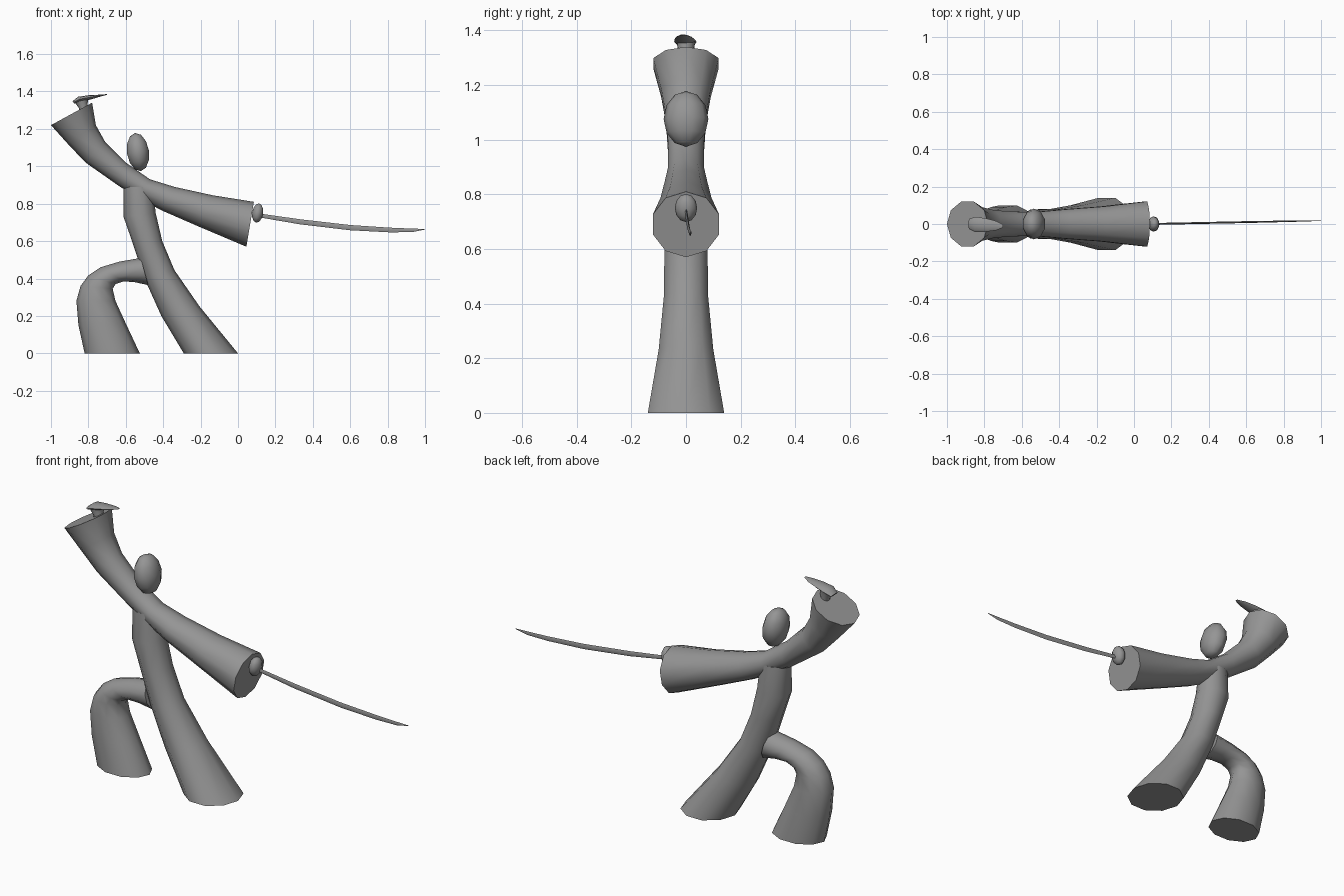
import bpy, bmesh, math
from mathutils import Vector

cube = bpy.data.objects.get("Cube")
if cube:
    bpy.data.objects.remove(cube, do_unlink=True)

grey = bpy.data.materials.new("mid grey")
grey.use_nodes = True
grey.diffuse_color = (0.3, 0.3, 0.3, 1)
grey.node_tree.nodes["Principled BSDF"].inputs["Base Color"].default_value = (0.3, 0.3, 0.3, 1)


def finish(bm, name, angle=50):
    bmesh.ops.recalc_face_normals(bm, faces=bm.faces[:])
    mesh = bpy.data.meshes.new(name)
    bm.to_mesh(mesh)
    bm.free()
    mesh.materials.append(grey)
    obj = bpy.data.objects.new(name, mesh)
    bpy.context.collection.objects.link(obj)
    bpy.ops.object.select_all(action='DESELECT')
    obj.select_set(True)
    bpy.context.view_layer.objects.active = obj
    bpy.ops.object.shade_smooth_by_angle(angle=math.radians(angle))
    return obj


def tube(name, sections, sides=10, lean=0.0):
    """Loft rings; each section is outer x, z, inner x, z and the y radius."""
    bm = bmesh.new()
    rings = []
    for ox, oz, ix, iz, ry in sections:
        a, b = Vector((ox, 0, oz)), Vector((ix, 0, iz))
        mid, arm = (a + b) / 2, (a - b) / 2
        mid.y = lean * (mid.x - sections[0][0])
        ring = []
        for k in range(sides):
            t = math.tau * k / sides
            ring.append(bm.verts.new(mid + arm * math.cos(t) + Vector((0, ry * math.sin(t), 0))))
        rings.append(ring)
    for r, s in zip(rings, rings[1:]):
        for k in range(sides):
            n = (k + 1) % sides
            bm.faces.new((r[k], r[n], s[n], s[k]))
    bm.faces.new(rings[0])
    bm.faces.new(rings[-1])
    return finish(bm, name)


def ellipsoid(name, centre, radii, tilt=0.0, segments=10, rings=6):
    bm = bmesh.new()
    bmesh.ops.create_uvsphere(bm, u_segments=segments, v_segments=rings, radius=1)
    bmesh.ops.scale(bm, vec=radii, verts=bm.verts[:])
    obj = finish(bm, name, 80)
    obj.location = centre
    obj.rotation_euler.y = tilt


# Both sleeves, one sweep across the shoulders
tube("sleeves", [
    (-.78, 1.34, -1.0, 1.22, .126), (-.76, 1.22, -.91, 1.12, .095),
    (-.71, 1.13, -.815, 1.02, .077), (-.60, 1.02, -.63, .89, .068),
    (-.47, .93, -.53, .83, .07), (-.34, .89, -.41, .765, .082),
    (-.135, .845, -.215, .68, .098), (.085, .81, .045, .57, .127)])

# Torso running down into the left leg
tube("torso_and_left_leg", [
    (-.612, .89, -.455, .89, .07), (-.612, .73, -.44, .75, .082),
    (-.565, .595, -.405, .60, .083), (-.50, .40, -.34, .445, .085),
    (-.41, .20, -.205, .25, .105), (-.29, 0, 0, 0, .147)])

# Bent right leg
tube("right_leg", [
    (-.82, 0, -.525, 0, .105), (-.853, .15, -.60, .16, .095),
    (-.864, .28, -.655, .28, .083), (-.842, .36, -.67, .345, .076),
    (-.80, .417, -.655, .37, .073), (-.735, .46, -.61, .385, .07),
    (-.635, .49, -.55, .38, .068), (-.52, .51, -.48, .365, .07)])

ellipsoid("head", (-.535, 0, 1.076), (.062, .082, .103), -.15)

# Left hand and curved sword
ellipsoid("left_hand", (.105, 0, .75), (.031, .041, .052), .15)
tube("sword_blade", [
    (.09, .751, .09, .731, .005), (.33, .717, .33, .69, .005),
    (.60, .686, .60, .658, .005), (.81, .672, .81, .647, .004),
    (.93, .667, .93, .648, .003), (1.0, .665, 1.0, .662, .001)], sides=4, lean=.02)

# Raised right hand: wrist stub and pointed flat hand
tube("right_wrist", [
    (-.845, 1.26, -.785, 1.285, .03), (-.85, 1.31, -.805, 1.325, .028),
    (-.875, 1.345, -.80, 1.37, .035)])
tube("right_hand", [
    (-.885, 1.348, -.875, 1.335, .028), (-.855, 1.372, -.84, 1.345, .041),
    (-.80, 1.38, -.785, 1.358, .036), (-.74, 1.383, -.735, 1.373, .025),
    (-.70, 1.386, -.70, 1.382, .008)], sides=8, lean=-.06)
